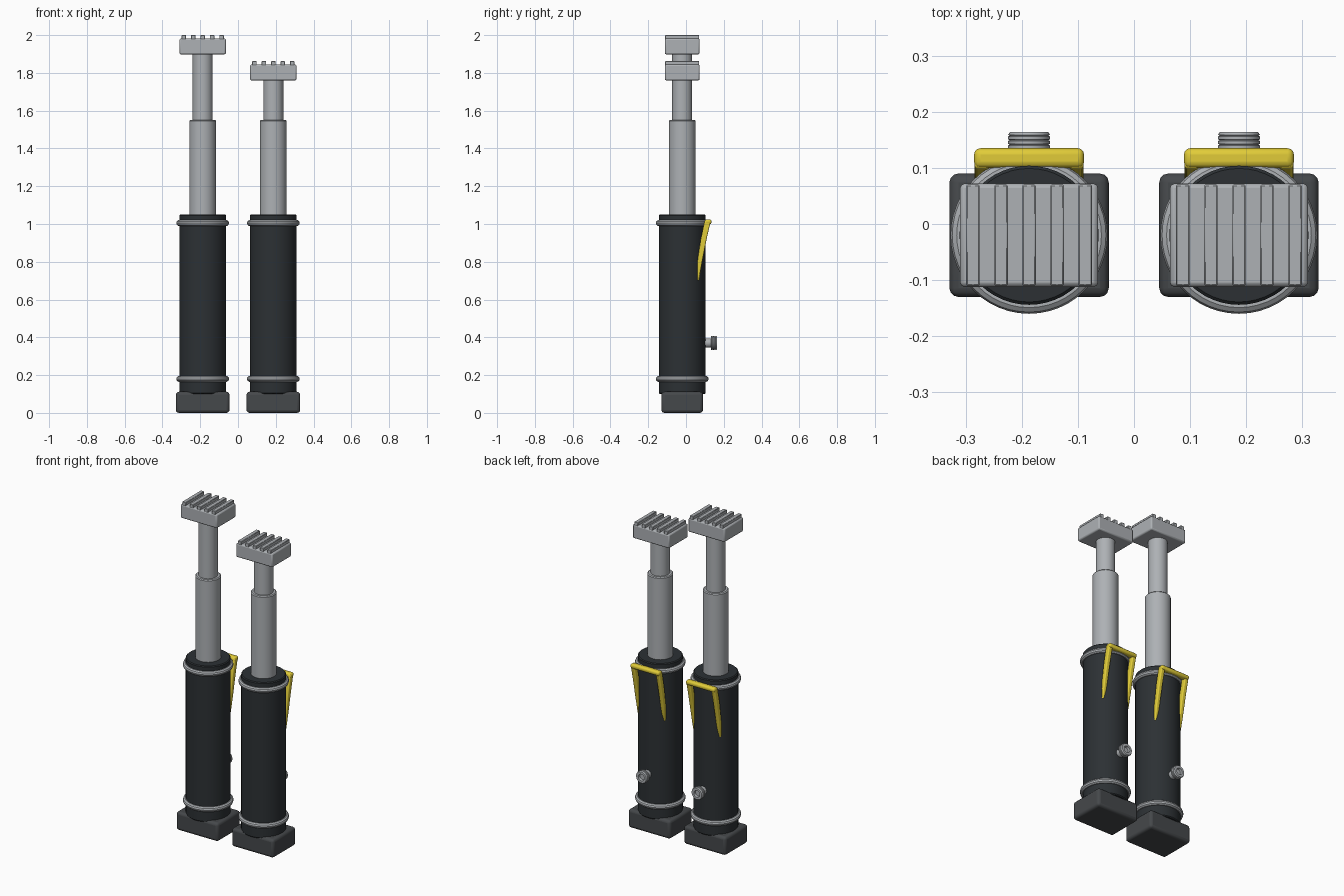
import bpy, bmesh, math
from mathutils import Matrix

if "Cube" in bpy.data.objects:
    bpy.data.objects.remove(bpy.data.objects["Cube"])

CY = -0.02


def material(name, rgb):
    m = bpy.data.materials.new(name)
    m.diffuse_color = (*rgb, 1)
    m.use_nodes = True
    m.node_tree.nodes["Principled BSDF"].inputs["Base Color"].default_value = m.diffuse_color
    return m


BLACK = material("black_paint", (0.025, 0.03, 0.034))
DARK = material("dark_rubber", (0.06, 0.065, 0.07))
YELLOW = material("yellow_grip", (0.75, 0.6, 0.04))
STEEL = material("steel", (0.42, 0.44, 0.46))


def finish(name, bm, mat, bevel=0, segs=2):
    bmesh.ops.recalc_face_normals(bm, faces=bm.faces)
    me = bpy.data.meshes.new(name)
    bm.to_mesh(me)
    bm.free()
    ob = bpy.data.objects.new(name, me)
    bpy.context.collection.objects.link(ob)
    me.materials.append(mat)
    if bevel:
        mod = ob.modifiers.new("bevel", "BEVEL")
        mod.width, mod.segments = bevel, segs
        mod.limit_method = 'ANGLE'
    bpy.ops.object.select_all(action='DESELECT')
    ob.select_set(True)
    bpy.context.view_layer.objects.active = ob
    bpy.ops.object.shade_smooth_by_angle(angle=math.radians(35))
    return ob


def box(name, x, y, z, mat, bevel=0, segs=2):
    """Box from (min, max) ranges."""
    bm = bmesh.new()
    bmesh.ops.create_cube(bm, size=1)
    for v in bm.verts:
        v.co = [r[0] if c < 0 else r[1] for c, r in zip(v.co, (x, y, z))]
    return finish(name, bm, mat, bevel, segs)


def lathe(name, profile, place, mat, n=48, closed=False):
    """Revolve (radius, height) points round z, then move into place."""
    bm = bmesh.new()
    rings = [[bm.verts.new((r * math.cos(2 * math.pi * i / n), r * math.sin(2 * math.pi * i / n), h))
              for i in range(n)] for r, h in profile]
    pairs = list(zip(rings, rings[1:] + rings[:1]))
    for a, b in pairs if closed else pairs[:-1]:
        for i in range(n):
            j = (i + 1) % n
            bm.faces.new((a[i], a[j], b[j], b[i]))
    if not closed:
        bm.faces.new(rings[0])
        bm.faces.new(rings[-1])
    bm.transform(place)
    return finish(name, bm, mat)


def tube(name, r, z0, z1, x, mat, c=0.005):
    return lathe(name, [(r - c, z0), (r, z0 + c), (r, z1 - c), (r - c, z1)],
                 Matrix.Translation((x, CY, 0)), mat)


def leg(name, x, mat):
    """Slanted, tapering side bar of the carry handle."""
    bm = bmesh.new()
    # y min, y max, z, half width
    rows = [(0.052, 0.068, 0.70, 0.009), (0.060, 0.086, 0.80, 0.012),
            (0.078, 0.109, 0.92, 0.013), (0.099, 0.132, 1.02, 0.013)]
    loops = [[bm.verts.new(p) for p in ((x - w, a, z), (x + w, a, z), (x + w, b, z), (x - w, b, z))]
             for a, b, z, w in rows]
    for a, b in zip(loops, loops[1:]):
        for i in range(4):
            j = (i + 1) % 4
            bm.faces.new((a[i], a[j], b[j], b[i]))
    bm.faces.new(loops[0])
    bm.faces.new(loops[-1])
    return finish(name, bm, mat, 0.006, 3)


def jack(side, x, top):
    # foot and cylinder
    box(side + "_foot", (x - 0.142, x + 0.142), (-0.13, 0.09), (0, 0.112), DARK, 0.016, 3)
    tube(side + "_cylinder", 0.124, 0.10, 1.05, x, BLACK)
    # clamp rings
    for label, z in (("lower", 0.18), ("upper", 1.005)):
        ring = [(0.124 + 0.016 * math.cos(k * math.pi / 5), 0.016 * math.sin(k * math.pi / 5))
                for k in range(10)]
        lathe(f"{side}_{label}_ring", ring, Matrix.Translation((x, CY, z)), STEEL, closed=True)
    # telescoping rods
    tube(side + "_outer_rod", 0.071, 1.04, 1.55, x, STEEL)
    tube(side + "_inner_rod", 0.053, 1.54, top - 0.09, x, STEEL)
    # ridged head
    box(side + "_head", (x - 0.123, x + 0.123), (CY - 0.092, CY + 0.092),
        (top - 0.102, top - 0.018), STEEL, 0.008)
    for i in range(-2, 3):
        c = x + 0.05 * i
        box(f"{side}_ridge_{i + 3}", (c - 0.012, c + 0.012), (CY - 0.09, CY + 0.09),
            (top - 0.024, top), STEEL, 0.002, 1)
    # carry handle
    box(side + "_handle_bar", (x - 0.098, x + 0.098), (0.1, 0.135), (0.998, 1.025), YELLOW, 0.011, 3)
    for label, s in (("left", -1), ("right", 1)):
        leg(f"{side}_handle_{label}_leg", x + s * 0.084, YELLOW)
    # hose port with grooved collar and recessed end
    port = [(0.024, 0.09), (0.024, 0.133), (0.035, 0.133)]
    for k in range(3):
        h = 0.135 + 0.008 * k
        port += [(0.0375, h), (0.0375, h + 0.005), (0.034, h + 0.0065)]
    port += [(0.0375, 0.159), (0.034, 0.164), (0.02, 0.164), (0.018, 0.15)]
    lathe(side + "_hose_port", port,
          Matrix.Translation((x, 0, 0.37)) @ Matrix.Rotation(-math.pi / 2, 4, 'X'), STEEL, 32)


jack("left", -0.187, 2.0)
jack("right", 0.187, 1.862)
